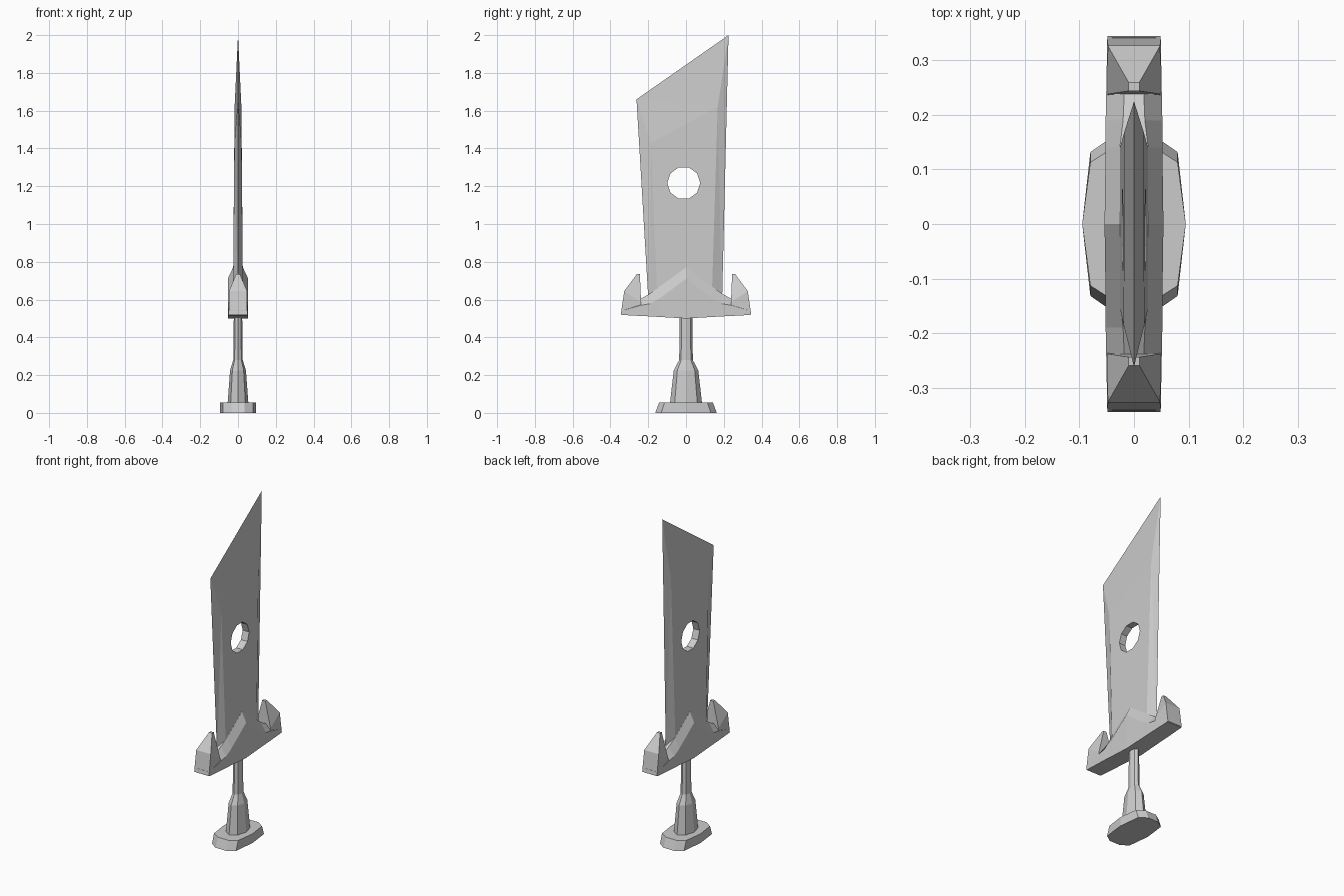
import bpy, bmesh, math
from mathutils import Matrix

if "Cube" in bpy.data.objects:
    bpy.data.objects.remove(bpy.data.objects["Cube"])


def make_object(name, bm):
    bmesh.ops.recalc_face_normals(bm, faces=bm.faces)
    mesh = bpy.data.meshes.new(name)
    bm.to_mesh(mesh)
    bm.free()
    ob = bpy.data.objects.new(name, mesh)
    bpy.context.collection.objects.link(ob)
    return ob


def loft(name, rings):
    """Skin a list of equal-length rings and cap both ends."""
    bm = bmesh.new()
    loops = [[bm.verts.new(p) for p in ring] for ring in rings]
    n = len(loops[0])
    for a, b in zip(loops, loops[1:]):
        for i in range(n):
            j = (i + 1) % n
            bm.faces.new((a[i], a[j], b[j], b[i]))
    bm.faces.new(loops[0])
    bm.faces.new(loops[-1])
    return make_object(name, bm)


def octagon(rx, ry, z):
    return [(rx * math.cos(i * math.pi / 4), ry * math.sin(i * math.pi / 4), z)
            for i in range(8)]


def pommel_ring(y_mid, y_end, z):
    quarter = [(0.08, y_mid), (0.035, y_end)]
    right = [(x, -y) for x, y in reversed(quarter)] + [(0.095, 0)] + quarter
    return [(x, y, z) for x, y in right] + [(-x, y, z) for x, y in reversed(right)]


# Pommel: flared foot
loft("pommel", [pommel_ring(0.132, 0.163, 0), pommel_ring(0.113, 0.142, 0.055)])

# Handle: tapered collar and slim grip
loft("handle", [octagon(rx, ry, z) for rx, ry, z in (
    (0.055, 0.085, 0.05), (0.042, 0.065, 0.225),
    (0.025, 0.036, 0.28), (0.022, 0.034, 0.53))])

# Guard: sections (y, half width, bottom, shoulder, ridge, ridge half width)
half = [(0, 0.054, 0.50, 0.71, 0.77, 0.026),
        (0.14, 0.052, 0.508, 0.605, 0.668, 0.026),
        (0.19, 0.052, 0.511, 0.578, 0.632, 0.02),
        (0.238, 0.051, 0.513, 0.57, 0.605, 0.018),
        (0.342, 0.049, 0.519, 0.54, 0.545, 0.04)]
sections = [(-s[0],) + s[1:] for s in reversed(half[1:])] + half
loft("guard", [[(-w, y, b), (w, y, b), (w, y, s), (r, y, t), (-r, y, t), (-w, y, s)]
               for y, w, b, s, t, r in sections])

# Guard horns: hooked tips, one on each end
for label, side in (("front", -1), ("back", 1)):
    levels = [  # outer (y, z), inner (y, z), half widths outer and inner
        (0.345, 0.522, 0.232, 0.522, 0.049, 0.049),
        (0.327, 0.645, 0.238, 0.585, 0.048, 0.049),
        (0.260, 0.735, 0.244, 0.735, 0.010, 0.010)]
    loft(label + "_horn", [
        [(wo, side * yo, zo), (-wo, side * yo, zo), (-wi, side * yi, zi), (wi, side * yi, zi)]
        for yo, zo, yi, zi, wo, wi in levels])

# Blade: flat faces ringed by ground edges
outer = [(-0.197, 0.56), (0.19, 0.56), (0.225, 2.0), (-0.262, 1.66)]
inner = [(-0.15, 0.56, 0.027), (0.135, 0.56, 0.027),
         (0.168, 1.62, 0.018), (-0.185, 1.43, 0.019)]
bm = bmesh.new()
rim = [bm.verts.new((0, y, z)) for y, z in outer]
for side in (-1, 1):
    face = [bm.verts.new((side * x, y, z)) for y, z, x in inner]
    bm.faces.new(face)
    for i in range(1, 4):
        j = (i + 1) % 4
        bm.faces.new((rim[i], rim[j], face[j], face[i]))
    bm.faces.new((rim[0], rim[1], face[1], face[0]))
bmesh.ops.triangulate(bm, faces=bm.faces)
blade = make_object("blade", bm)

# Hole through the blade
bm = bmesh.new()
bmesh.ops.create_cone(bm, cap_ends=True, segments=10, radius1=0.087, radius2=0.087, depth=0.3,
                      matrix=Matrix.Translation((0, -0.012, 1.217)) @ Matrix.Rotation(math.pi / 2, 4, 'Y')
                      @ Matrix.Rotation(math.pi / 2, 4, 'Z') @ Matrix.Rotation(math.pi / 2, 4, 'Z'))
cutter = make_object("hole_cutter", bm)
cutter.hide_render = True
cut = blade.modifiers.new("hole", 'BOOLEAN')
cut.operation = 'DIFFERENCE'
cut.solver = 'EXACT'
cut.object = cutter
bpy.context.view_layer.objects.active = blade
bpy.ops.object.modifier_apply(modifier=cut.name)
bpy.data.objects.remove(cutter)
